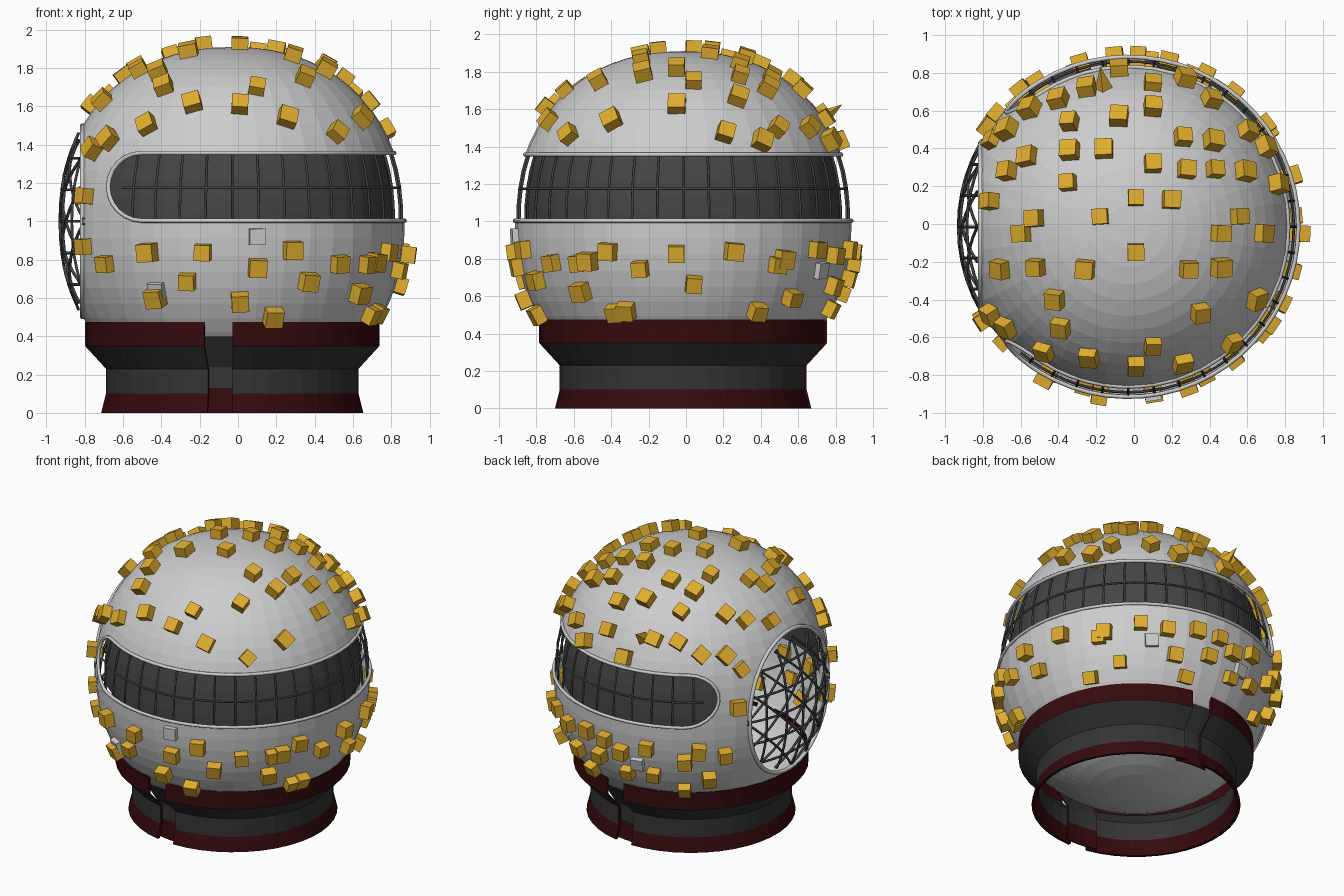
import bpy, bmesh, math, random
from mathutils import Vector, Matrix

if "Cube" in bpy.data.objects:
    bpy.data.objects.remove(bpy.data.objects["Cube"])

random.seed(4)
CX, CY, R, H, P = -0.03, -0.015, 0.9, 0.91, 2.2


def mat(name, c):
    m = bpy.data.materials.new(name)
    m.diffuse_color = (*c, 1)
    m.use_nodes = True
    m.node_tree.nodes["Principled BSDF"].inputs["Base Color"].default_value = m.diffuse_color
    return m


GREY = mat("shell_grey", (0.61, 0.61, 0.61))
YELLOW = mat("block_yellow", (0.75, 0.42, 0.027))
RED = mat("dark_red", (0.036, 0.003, 0.004))
DARK = mat("collar_charcoal", (0.034, 0.034, 0.034))
VISOR = mat("visor_grey", (0.06, 0.06, 0.06))
WIRE = mat("wire_grey", (0.055, 0.058, 0.062))


def rad(z):
    """Helmet radius at height z"""
    return R * max(0, 1 - (abs(z - 1) / H) ** P) ** (1 / P)


def height(r):
    return 1 + H * max(0, 1 - (r / R) ** P) ** (1 / P)


def finish(name, bm, mats, recalc=True):
    bmesh.ops.remove_doubles(bm, verts=bm.verts, dist=1e-5)
    if recalc:
        bmesh.ops.recalc_face_normals(bm, faces=bm.faces)
    me = bpy.data.meshes.new(name)
    bm.to_mesh(me)
    bm.free()
    ob = bpy.data.objects.new(name, me)
    bpy.context.collection.objects.link(ob)
    for m in mats:
        me.materials.append(m)
    return ob


def lathe(name, loop, mats, a0=0, a1=360, n=40, rule=None, closed=True):
    """Spin an (r, z) profile between two angles"""
    bm = bmesh.new()
    rings = []
    for i in range(n + 1):
        a = math.radians(a0 + (a1 - a0) * i / n)
        rings.append([bm.verts.new((CX + r * math.cos(a), CY + r * math.sin(a), z)) for r, z in loop])
    k = len(loop)
    for i in range(n):
        for j in range(k if closed else k - 1):
            q = (j + 1) % k
            f = bm.faces.new((rings[i][j], rings[i + 1][j], rings[i + 1][q], rings[i][q]))
            if rule:
                f.material_index = rule((loop[j][1] + loop[q][1]) / 2)
    if closed and a1 - a0 < 360:
        bm.faces.new(rings[0])
        bm.faces.new(rings[-1])
    return finish(name, bm, mats, closed)


def tubes(name, paths, m, depth, cyclic=False):
    """Round bars along local paths"""
    cu = bpy.data.curves.new(name, 'CURVE')
    cu.dimensions = '3D'
    cu.bevel_depth = depth
    cu.bevel_resolution = 1
    for pts in paths:
        s = cu.splines.new('POLY')
        s.points.add(len(pts) - 1)
        for sp, p in zip(s.points, pts):
            sp.co = (p[0] + CX, p[1] + CY, p[2], 1)
        s.use_cyclic_u = cyclic
    cu.materials.append(m)
    ob = bpy.data.objects.new(name, cu)
    bpy.context.collection.objects.link(ob)
    return ob


def prism(name, pts):
    """Extrude an (x, z) outline through the whole helmet along y"""
    bm = bmesh.new()
    a, b = [[bm.verts.new((x, y, z)) for x, z in pts] for y in (-1.5, 1.5)]
    bm.faces.new(a)
    bm.faces.new(b)
    for i in range(len(pts)):
        q = (i + 1) % len(pts)
        bm.faces.new((a[i], a[q], b[q], b[i]))
    ob = finish(name, bm, [GREY])
    ob.hide_render = True
    return ob


# Round shell, closed underneath
zs = [1 + H * math.sin(math.radians(-90 + 180 * i / 32)) for i in range(33)]
shell = lathe("helmet_shell", [(rad(z) if 0 < i < 32 else 0, z) for i, z in enumerate(zs)], [GREY], closed=False)

# Wraparound slot with round ends, and flat cut on the left side
ZM, ZR, XE, XS = 1.18, 0.177, -0.50, -0.812
arc = [(XE - ZR * math.sin(math.pi * i / 12), ZM + ZR * math.cos(math.pi * i / 12)) for i in range(13)]
cutters = [prism("slot_cutter", arc + [(1.5, ZM - ZR), (1.5, ZM + ZR)]),
           prism("side_cutter", [(-1.5, -1), (XS, -1), (XS, 3), (-1.5, 3)])]
bpy.context.view_layer.objects.active = shell
for c in cutters:
    md = shell.modifiers.new("cut", 'BOOLEAN')
    md.operation = 'DIFFERENCE'
    md.solver = 'EXACT'
    md.object = c
    bpy.ops.object.modifier_apply(modifier=md.name)
for c in cutters:
    bpy.data.objects.remove(c)
# Open the cuts: drop faces lying inside the round surface
bm = bmesh.new()
bm.from_mesh(shell.data)
inside = []
for f in bm.faces:
    c = f.calc_center_median()
    if (math.hypot(c.x - CX, c.y - CY) / R) ** P + (abs(c.z - 1) / H) ** P < 0.93:
        inside.append(f)
bmesh.ops.delete(bm, geom=inside, context='FACES')
bm.to_mesh(shell.data)
bm.free()

# Rounded lips round the slot and the side opening
lip = []
for s in (-1, 1):
    end = [(x - CX, s * math.sqrt(rad(z) ** 2 - (x - CX) ** 2), z) for x, z in arc]
    lip += end if s < 0 else end[::-1]
    z = (ZM - ZR) if s < 0 else (ZM + ZR)
    a = math.acos((XE - CX) / rad(z))
    for i in range(1, 40):
        t = -s * (2 * a * i / 40 - a)
        lip.append((rad(z) * math.cos(t), rad(z) * math.sin(t), z))
tubes("slot_lip", [lip], GREY, 0.012, True)
XO = XS - CX
ring = []
for i in range(48):
    t = math.tau * i / 48
    lo, hi = 0, 0.9
    for _ in range(30):
        m = (lo + hi) / 2
        if math.hypot(XO, m * math.cos(t)) < rad(1 + m * math.sin(t)):
            lo = m
        else:
            hi = m
    ring.append((XO, lo * math.cos(t), 1 + lo * math.sin(t)))
tubes("side_opening_lip", [ring], GREY, 0.014, True)

# Dark visor band behind the slot
vz = [0.96 + 0.44 * i / 5 for i in range(6)]
lathe("visor", [(rad(z) * 0.935, z) for z in vz], [VISOR], -143, 143, 32, closed=False)

# Wire cage over the slot
bars = []
for i in range(-14, 15):
    a = math.radians(9 * i)
    bars.append([(rad(z) * 0.985 * math.cos(a), rad(z) * 0.985 * math.sin(a), z)
                 for z in (1.0, 1.09, 1.18, 1.27, 1.36)])
bars.append([(rad(1.175) * 0.985 * math.cos(math.radians(4.5 * i)),
              rad(1.175) * 0.985 * math.sin(math.radians(4.5 * i)), 1.175) for i in range(-29, 30)])
tubes("slot_cage", bars, WIRE, 0.007)

# Crossed wire mesh over the side opening
bars = []
for deg in (0, 45, 90, 135):
    d = Vector((math.cos(math.radians(deg)), math.sin(math.radians(deg))))
    for k in range(-2, 3):
        off = k * 0.165
        half = math.sqrt(0.46 ** 2 - off ** 2)
        pts = []
        for i in range(11):
            u = half * (i / 5 - 1)
            y, z = d.x * u - d.y * off, 1 + d.y * u + d.x * off
            pts.append((-math.sqrt(max(0.5, rad(z) ** 2 - y * y)), y, z))
        bars.append(pts)
tubes("side_mesh", bars, WIRE, 0.008)

# Two-part collar with red trims and an overlap gap front and back
prof = [(0.685, 0), (0.66, 0.1), (0.66, 0.23), (0.77, 0.35), (0.77, 0.475)]
loop = prof + [(r - 0.02, z) for r, z in reversed(prof)]
for name, a0 in (("collar_right", -90), ("collar_left", 90)):
    lathe(name, loop, [RED, DARK], a0, a0 + 169, 20, lambda z: int(0.1 < z < 0.35))
    strip = [(0.645, 0), (0.635, 0.13), (0.635, 0.24), (0.735, 0.40)]
    lathe(name + "_flap", strip + [(r - 0.01, z) for r, z in reversed(strip)], [RED, DARK],
          a0 - 16, a0 + 5, 3, lambda z: int(z > 0.1))

# Studded blocks: positions in hundredths, read by view
top = [-8, 83, -25, 72, 10, 75, 27, 77, 41, 66, -40, 66, 10, 62, -55, 61, -67, 50, -34, 54, -8, 57, 26, 46,
       42, 44, 60, 49, -57, 36, -34, 39, -16, 40, 10, 32, 28, 29, 43, 29, 59, 28, -67, 28, -35, 22, 1, 14,
       20, 13, 76, 21, -18, 4, -53, 3, -60, -5, 56, 4, 46, -5, 69, -5, 1, -15, -26, -24, -52, -23, -71, -24,
       29, -24, 46, -23, -42, -40, 65, -40, 35, -47, -39, -55, -68, -55, 10, -65, -24, -71, 1, -75, -48, -68,
       26, -74, 52, -63, -76, 12, 72, 42]
front = [-68, 78, -79, 87, -46, 84, -18, 84, -26, 69, -42, 61, 10, 76, 1, 59, 28, 85, 36, 69, 52, 78, 70, 79,
         62, 63, 18, 51, 71, 53, -74, 137, -78, 113]
right = [-41, 84, -56, 78, -24, 75, -5, 83, 4, 67, -37, 52, 25, 84, 48, 77, 37, 53, 55, 60]
back = [37, 82, 18, 85, 2, 84, 8, 70, -10, 78, -12, 62, -28, 84, -30, 64, -50, 76, -58, 84, -70, 80, -60, 62,
        30, 66, 52, 85, 68, 80, -45, 52, 20, 54, -76, 113, -74, 137]
grey_front, grey_back = [10, 92, -42, 64], [-20, 70, 45, 74]


def pairs(lst):
    return [(lst[i] / 100, lst[i + 1] / 100) for i in range(0, len(lst), 2)]


def side(r, u):
    return math.sqrt(max(0.01, r * r - u * u))


def add_block(bm, p, size, tall, lift, spike=False):
    """Block standing square to the helmet surface at local point p"""
    rho, dz = math.hypot(p.x, p.y), p.z - 1
    g = (rho / R) ** (P - 1) / R / max(rho, 1e-4)
    n = Vector((p.x * g, p.y * g, math.copysign((abs(dz) / H) ** (P - 1) / H, dz))).normalized()
    if dz > 0.3:
        q = Vector((0, 0, 1)).rotation_difference(n)
    else:
        q = n.to_track_quat('Z', 'Y')
    m = Matrix.Translation(p + n * lift + Vector((CX, CY, 0))) @ q.to_matrix().to_4x4()
    m = m @ Matrix.Rotation(random.uniform(-.08, .08), 4, 'Z')
    if spike:
        bmesh.ops.create_cone(bm, segments=4, radius1=0.05, radius2=0, depth=0.15, cap_ends=True, matrix=m)
    else:
        bmesh.ops.create_cube(bm, size=1, matrix=m @ Matrix.Diagonal((size, size, tall, 1)))


def on_front(lst, s):
    return [Vector((x - CX, s * side(rad(z), x - CX), z)) for x, z in pairs(lst)]


spots = on_front(front, -1) + on_front(back, 1)
spots += [Vector((side(rad(z), y - CY), y - CY, z)) for y, z in pairs(right)]
for x, y in pairs(top):
    v = Vector((x - CX, y - CY)) * 0.975
    if v.length > 0.82:
        v *= 0.82 / v.length
    spots.append(Vector((v.x, v.y, height(v.length))))
bm = bmesh.new()
for p in spots:
    add_block(bm, p, random.uniform(0.08, 0.095), random.uniform(0.08, 0.12), 0.01)
add_block(bm, Vector((-0.13, 0.74, height(0.75))), 0, 0, 0.06, True)
finish("yellow_blocks", bm, [YELLOW])
bm = bmesh.new()
for p in on_front(grey_front, -1) + on_front(grey_back, 1):
    add_block(bm, p, 0.085, 0.06, 0.0)
finish("grey_blocks", bm, [GREY])
